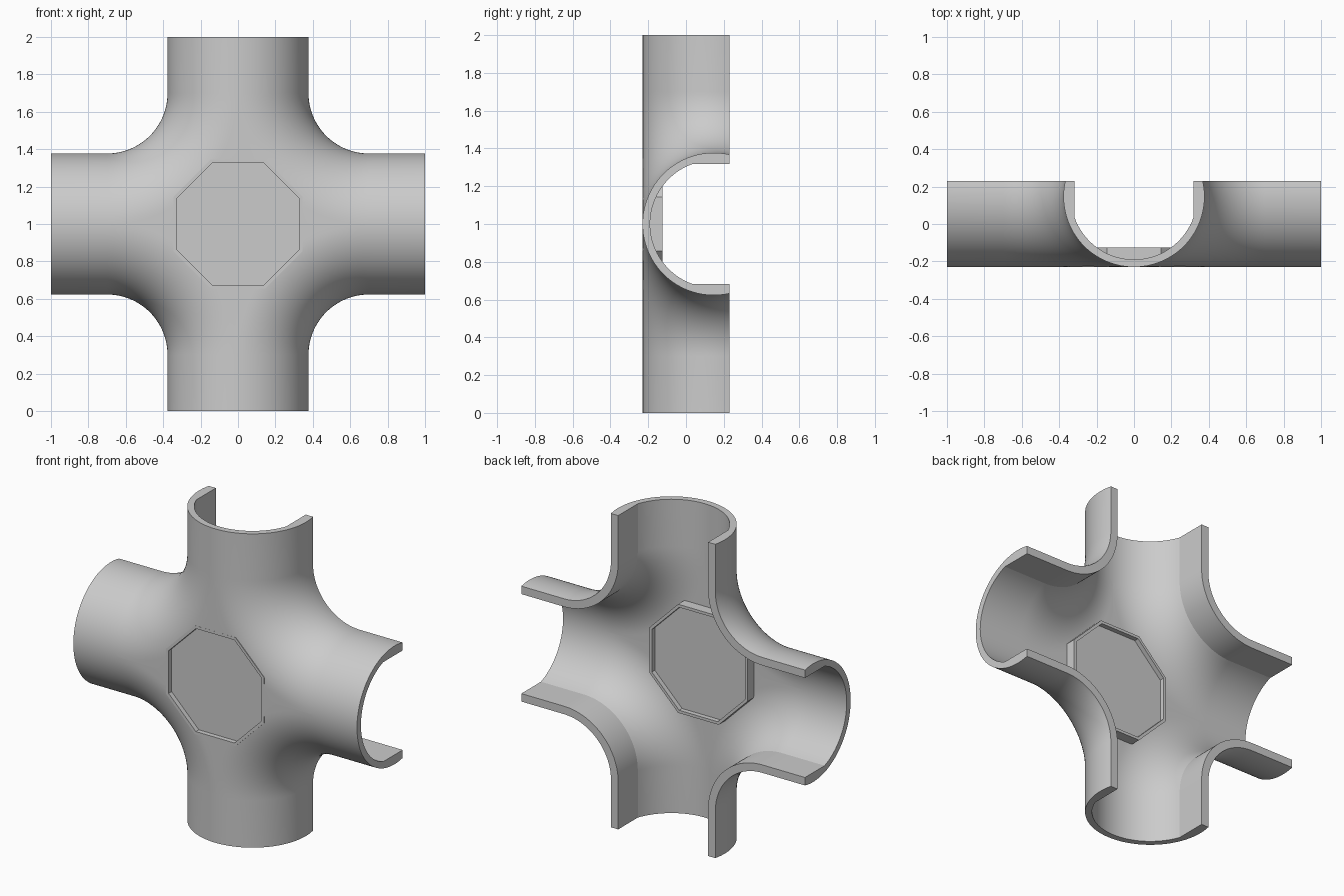
import bpy, bmesh, math

if "Cube" in bpy.data.objects:
    bpy.data.objects.remove(bpy.data.objects["Cube"])

grey = bpy.data.materials.new("light_grey")
grey.diffuse_color = (0.6, 0.6, 0.6, 1)
grey.use_nodes = True
grey.node_tree.nodes["Principled BSDF"].inputs["Base Color"].default_value = grey.diffuse_color

R, RI, CY, BACK = 0.377, 0.337, 0.147, 0.23   # outer / inner radius, pipe axis y, cut plane
FLAT = 0.317                                  # flat inner wall
BEND = 0.70                                   # bend centre distance from the middle


def finish(bm, name, angle=None):
    bmesh.ops.remove_doubles(bm, verts=bm.verts, dist=1e-5)
    bmesh.ops.recalc_face_normals(bm, faces=bm.faces)
    me = bpy.data.meshes.new(name)
    bm.to_mesh(me)
    bm.free()
    ob = bpy.data.objects.new(name, me)
    bpy.context.collection.objects.link(ob)
    me.materials.append(grey)
    return ob


def select(ob):
    bpy.ops.object.select_all(action='DESELECT')
    ob.select_set(True)
    bpy.context.view_layer.objects.active = ob


# Half section of the open pipe, from the front seam round to the inner seam
def arc(r, a0, a1, n):
    return [(r * math.sin(a0 + (a1 - a0) * i / n), CY - r * math.cos(a0 + (a1 - a0) * i / n))
            for i in range(n + 1)]


end_out = math.pi / 2 + math.asin((BACK - CY) / R)
prof = arc(R, 0, end_out, 28) + [(FLAT, BACK)] + arc(RI, math.asin(FLAT / RI), 0, 18)

# Sweep the half section around each of the four corners
bm = bmesh.new()
N = 28
for sx in (1, -1):
    for sz in (1, -1):
        def V(x, y, z):
            return bm.verts.new((sx * x, y, 1 + sz * z))
        rows = [[V(x, y, 1) for x, y in prof]]
        for i in range(N + 1):
            t = math.pi / 2 * i / N
            rows.append([V(BEND - (BEND - x) * math.cos(t), y, BEND - (BEND - x) * math.sin(t))
                         for x, y in prof])
        rows.append([V(1, y, x) for x, y in prof])
        for a, b in zip(rows, rows[1:]):
            for j in range(len(prof) - 1):
                bm.faces.new((a[j], a[j + 1], b[j + 1], b[j]))
        bm.faces.new(rows[0])
        bm.faces.new(rows[-1])
        # flat web between the bend and the middle, front and back
        for k in (0, -1):
            mid = V(0, prof[k][1], 0)
            for a, b in zip(rows[1:-1], rows[2:-1]):
                bm.faces.new((mid, a[k], b[k]))
pipe = finish(bm, "cross_pipe_shell")


# Octagonal prism solid made of rings (apothem, y), closed at both ends
def octagon(name, rings):
    bm = bmesh.new()
    loops = []
    for ap, y in rings:
        r = ap / math.cos(math.pi / 8)
        loops.append([bm.verts.new((r * math.cos(math.pi / 8 + k * math.pi / 4), y,
                                    1 + r * math.sin(math.pi / 8 + k * math.pi / 4)))
                      for k in range(8)])
    for a, b in zip(loops, loops[1:]):
        for k in range(8):
            bm.faces.new((a[k], a[(k + 1) % 8], b[(k + 1) % 8], b[k]))
    bm.faces.new(loops[0])
    bm.faces.new(loops[-1])
    return finish(bm, name)


# Opening for the octagonal plate
cutter = octagon("plate_cutter", [(0.338, -0.4), (0.338, 0.0)])
cutter.hide_render = True
select(pipe)
mod = pipe.modifiers.new("opening", 'BOOLEAN')
mod.operation = 'DIFFERENCE'
mod.solver = 'EXACT'
mod.object = cutter
bpy.ops.object.modifier_apply(modifier=mod.name)
bpy.data.objects.remove(cutter)
bpy.ops.object.shade_smooth_by_angle(angle=math.radians(15))

# Octagonal plate with a raised rim, recessed on both sides
octagon("octagon_plate", [(0.328, -0.20), (0.328, -0.2305), (0.346, -0.2305),
                          (0.346, -0.125), (0.328, -0.125), (0.328, -0.155)])
